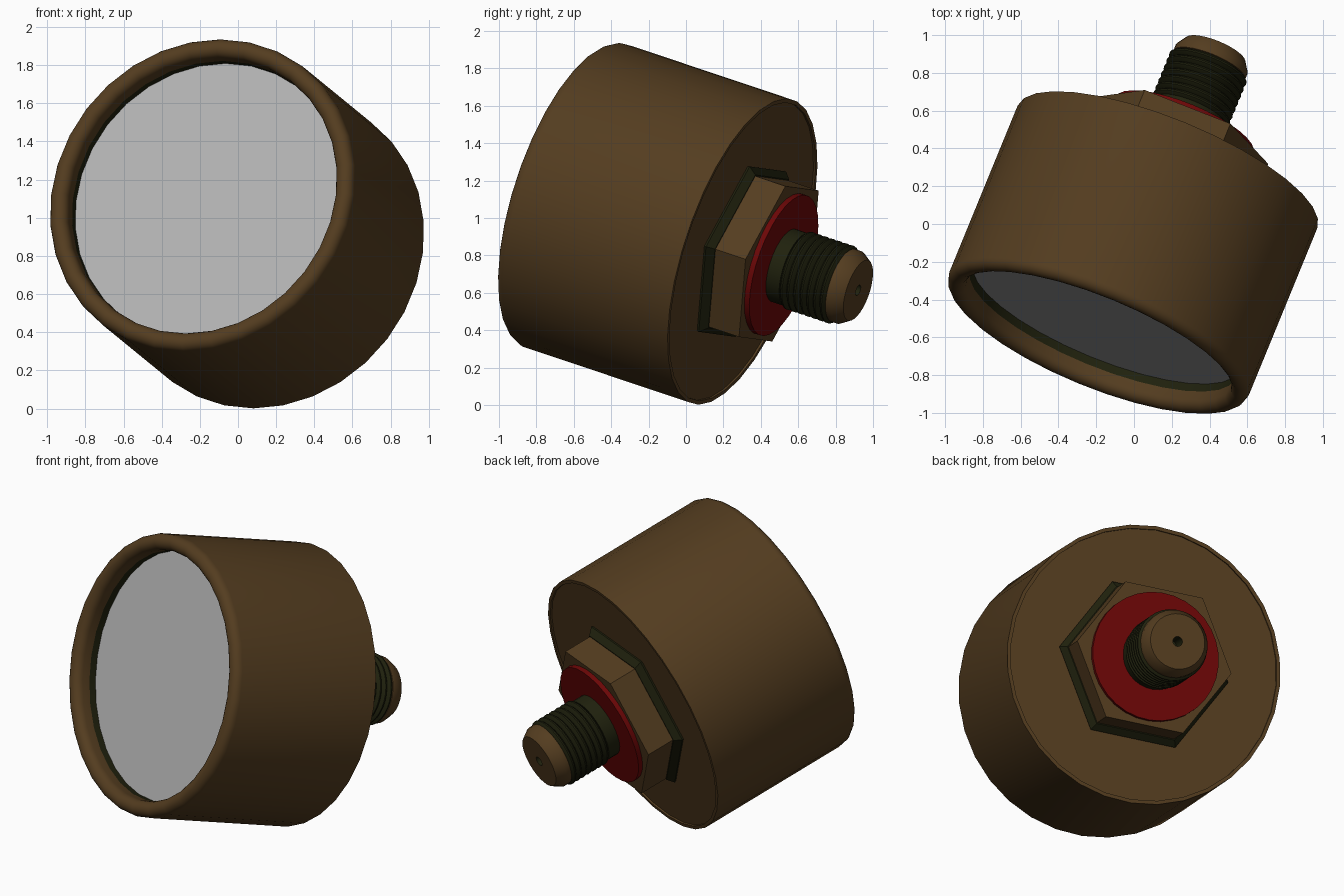
import bpy, bmesh
from math import cos, sin, pi, radians
from mathutils import Matrix, Vector

cube = bpy.data.objects.get("Cube")
if cube:
    bpy.data.objects.remove(cube, do_unlink=True)

# Common axis: points out of the back of the gauge, through the glass centre
axis = Vector((0.41, 1.0, -0.335)).normalized()
side = Vector((axis.y, -axis.x, 0)).normalized()
other = axis.cross(side)
PLACE = Matrix.Translation((-0.16, -0.52, 1.095)) @ Matrix((side, other, axis)).transposed().to_4x4()


def material(name, rgb):
    m = bpy.data.materials.new(name)
    m.use_nodes = True
    m.diffuse_color = (*rgb, 1)
    m.node_tree.nodes["Principled BSDF"].inputs["Base Color"].default_value = (*rgb, 1)
    return m


BRONZE = material("bronze", (0.088, 0.046, 0.014))
OLIVE = material("dark olive", (0.014, 0.015, 0.004))
RED = material("red", (0.15, 0.002, 0.002))
GREY = material("glass grey", (0.45, 0.45, 0.45))


def lathe(name, profile, mat, sides=32, turn=0.0, cap_start=False, cap_end=False):
    """Spin (radius, distance along axis) points, with optional flat end caps."""
    bm = bmesh.new()
    angles = [turn + 2 * pi * k / sides for k in range(sides)]
    rings = [[bm.verts.new((r * cos(a), r * sin(a), t)) for a in angles] for r, t in profile]
    for low, high in zip(rings, rings[1:]):
        for k in range(sides):
            n = (k + 1) % sides
            bm.faces.new((low[k], low[n], high[n], high[k]))
    if cap_start:
        bm.faces.new(rings[0][::-1])
    if cap_end:
        bm.faces.new(rings[-1])
    me = bpy.data.meshes.new(name)
    bm.to_mesh(me)
    bm.free()
    me.materials.append(mat)
    ob = bpy.data.objects.new(name, me)
    bpy.context.collection.objects.link(ob)
    ob.matrix_world = PLACE
    bpy.ops.object.select_all(action='DESELECT')
    ob.select_set(True)
    bpy.context.view_layer.objects.active = ob
    bpy.ops.object.shade_smooth_by_angle(angle=radians(35))


# Case: rounded front rim, straight wall, slightly recessed back plate
rim = [(0.807 - 0.05 * cos(a), -0.065 - 0.05 * sin(a)) for a in [pi * k / 10 for k in range(11)]]
lathe("case", [(0.757, -0.015)] + rim + [(0.857, 0.93), (0.835, 0.93), (0.835, 0.918)],
      BRONZE, cap_end=True)

# Inner wall and glass
lathe("inner_wall", [(0.757, 0.03), (0.757, -0.015)], OLIVE)
lathe("glass", [(0.757, 0.03)], GREY, cap_start=True)

# Hex gasket and nut on the back plate
twist = radians(-3)
lathe("nut_gasket", [(0.53, 0.917), (0.535, 0.93), (0.495, 0.968)], OLIVE, 6, twist, cap_end=True)
lathe("hex_nut", [(0.488, 0.96), (0.488, 1.15)], BRONZE, 6, twist, cap_end=True)

# Sealing washer
lathe("sealing_washer", [(0.395, 1.15), (0.395, 1.18)], RED, cap_start=True, cap_end=True)

# Threaded stub: plain collar, then rounded ridges
thread = [(0.205, 1.175), (0.205, 1.26)]
RIDGES, PITCH = 7, 0.04
for i in range(RIDGES):
    for k in range(5):
        thread.append((0.195 + 0.025 * sin(pi * k / 5), 1.26 + PITCH * (i + k / 5)))
lathe("threaded_stub", thread + [(0.195, 1.26 + RIDGES * PITCH)], OLIVE)

# Chamfered tip with a small inlet hole
lathe("stub_tip", [(0.195, 1.535), (0.205, 1.54), (0.205, 1.575), (0.17, 1.63), (0.03, 1.63)], BRONZE)
lathe("inlet_hole", [(0.03, 1.63), (0.03, 1.5)], OLIVE, cap_end=True)
